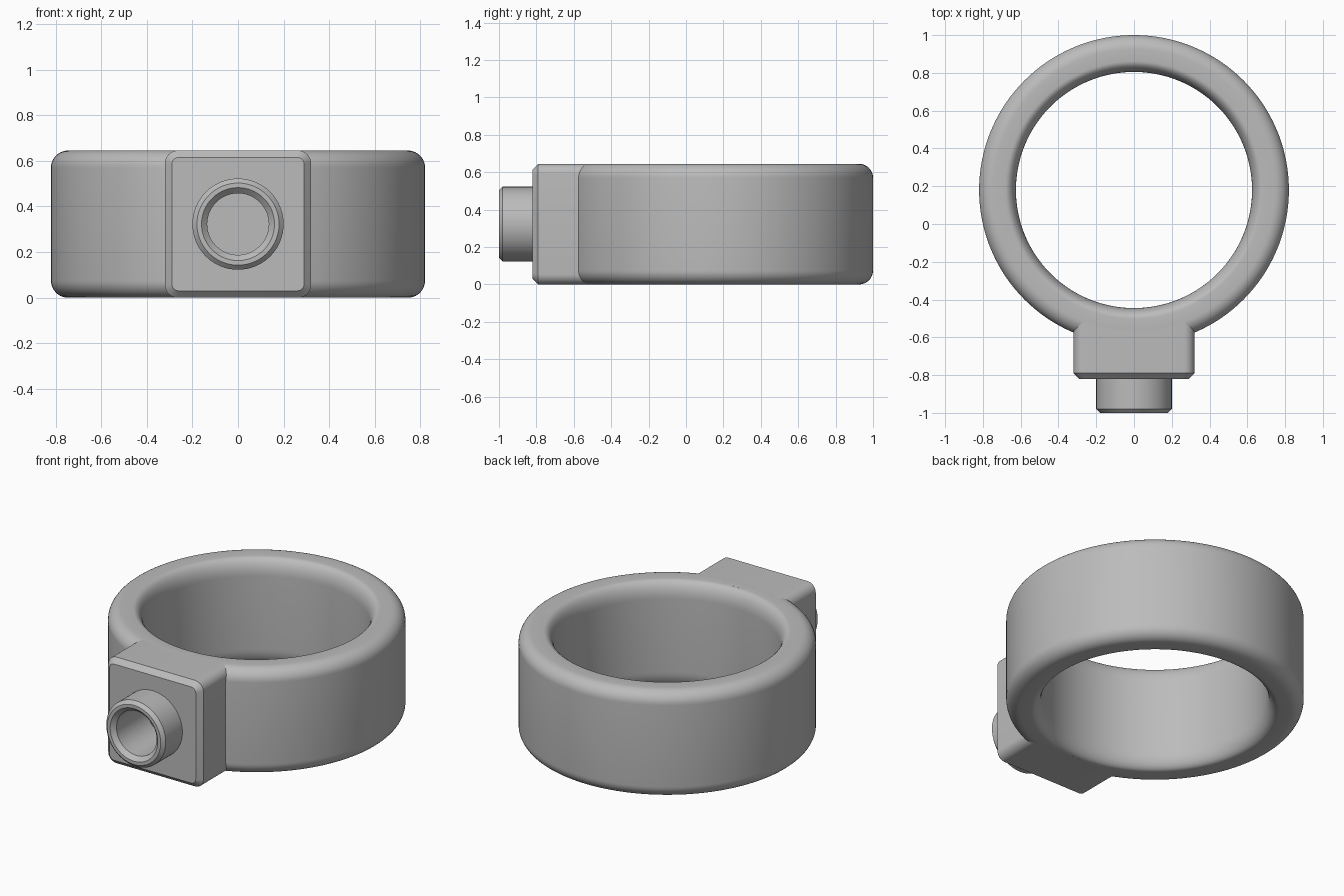
import bpy, bmesh, math
from mathutils import Matrix, Vector

cube = bpy.data.objects.get("Cube")
if cube:
    bpy.data.objects.remove(cube, do_unlink=True)

HEIGHT = 0.645
MID = HEIGHT / 2
RING_Y = 0.18

metal = bpy.data.materials.new("plain grey")
metal.use_nodes = True
GREY = (0.5, 0.5, 0.5, 1)
metal.diffuse_color = GREY
metal.node_tree.nodes["Principled BSDF"].inputs["Base Color"].default_value = GREY


def finish(name, bm, smooth=True):
    bmesh.ops.remove_doubles(bm, verts=bm.verts, dist=1e-5)
    bmesh.ops.recalc_face_normals(bm, faces=bm.faces)
    mesh = bpy.data.meshes.new(name)
    bm.to_mesh(mesh)
    bm.free()
    mesh.materials.append(metal)
    obj = bpy.data.objects.new(name, mesh)
    bpy.context.collection.objects.link(obj)
    if smooth:
        shade(obj)
    return obj


def shade(obj):
    bpy.ops.object.select_all(action='DESELECT')
    obj.select_set(True)
    bpy.context.view_layer.objects.active = obj
    bpy.ops.object.shade_smooth_by_angle(angle=math.radians(30))


def loft(bm, loops, wrap=False):
    """Bridge a series of closed point loops with quads."""
    rows = [[bm.verts.new(p) for p in loop] for loop in loops]
    pairs = list(zip(rows, rows[1:])) + ([(rows[-1], rows[0])] if wrap else [])
    for a, b in pairs:
        for i in range(len(a)):
            j = (i + 1) % len(a)
            bm.faces.new((a[i], a[j], b[j], b[i]))
    if not wrap:
        bm.faces.new(rows[0])
        bm.faces.new(rows[-1])


def lathe(name, profile, matrix, segments, wrap=False, smooth=True):
    """Turn (radius, axial) points around the matrix's z axis."""
    bm = bmesh.new()
    angles = [math.tau * i / segments for i in range(segments)]
    loft(bm, [[matrix @ Vector((r * math.cos(a), r * math.sin(a), h)) for a in angles]
              for r, h in profile], wrap)
    return finish(name, bm, smooth)


def arc(cx, cz, rx, rz, start, steps=10):
    """Quarter ellipse, counter-clockwise from the start angle in degrees."""
    return [(cx + rx * math.cos(math.radians(start + 90 * i / steps)),
             cz + rz * math.sin(math.radians(start + 90 * i / steps)))
            for i in range(steps + 1)]


# Clamp ring: rounded outside edges, softly flared bore
R_OUT, R_IN, FILLET, FLARE, FLARE_Z = 0.82, 0.625, 0.075, 0.057, 0.1
section = (arc(R_OUT - FILLET, FILLET, FILLET, FILLET, -90)
           + arc(R_OUT - FILLET, HEIGHT - FILLET, FILLET, FILLET, 0)
           + arc(R_IN + FLARE, HEIGHT - FLARE_Z, FLARE, FLARE_Z, 90)
           + arc(R_IN + FLARE, FLARE_Z, FLARE, FLARE_Z, 180))
lathe("ring", section, Matrix.Translation((0, RING_Y, 0)), 160, wrap=True)


# Mounting block: rounded rectangle with a chamfered front
def rounded_rect(y, half_x, half_z, radius):
    corners = [(1, 1, 0), (-1, 1, 90), (-1, -1, 180), (1, -1, 270)]
    return [(x, y, MID + z) for sx, sz, start in corners
            for x, z in arc(sx * (half_x - radius), sz * (half_z - radius),
                            radius, radius, start, 8)]


bm = bmesh.new()
loft(bm, [rounded_rect(-0.82, 0.29, MID - 0.03, 0.03),
          rounded_rect(-0.79, 0.32, MID, 0.055),
          rounded_rect(-0.50, 0.32, MID, 0.055)])
block = finish("mounting_block", bm, smooth=False)

# Socket cut into the block for the nozzle
forward = Matrix.Translation((0, 0, MID)) @ Matrix.Rotation(math.radians(90), 4, 'X')
cutter = lathe("socket_cutter", [(0.17, 0.68), (0.17, 0.9)], forward, 64, smooth=False)
cutter.hide_render = True
cut = block.modifiers.new("socket", 'BOOLEAN')
cut.operation, cut.solver, cut.object = 'DIFFERENCE', 'EXACT', cutter
bpy.context.view_layer.objects.active = block
bpy.ops.object.modifier_apply(modifier=cut.name)
bpy.data.objects.remove(cutter, do_unlink=True)
shade(block)

# Nozzle: chamfered tube with a blind countersunk bore
lathe("nozzle", [(0.17, 0.67), (0.17, 0.815), (0.20, 0.815), (0.20, 0.98), (0.18, 1.0),
                 (0.16, 1.0), (0.135, 0.975), (0.135, 0.68)], forward, 64)
